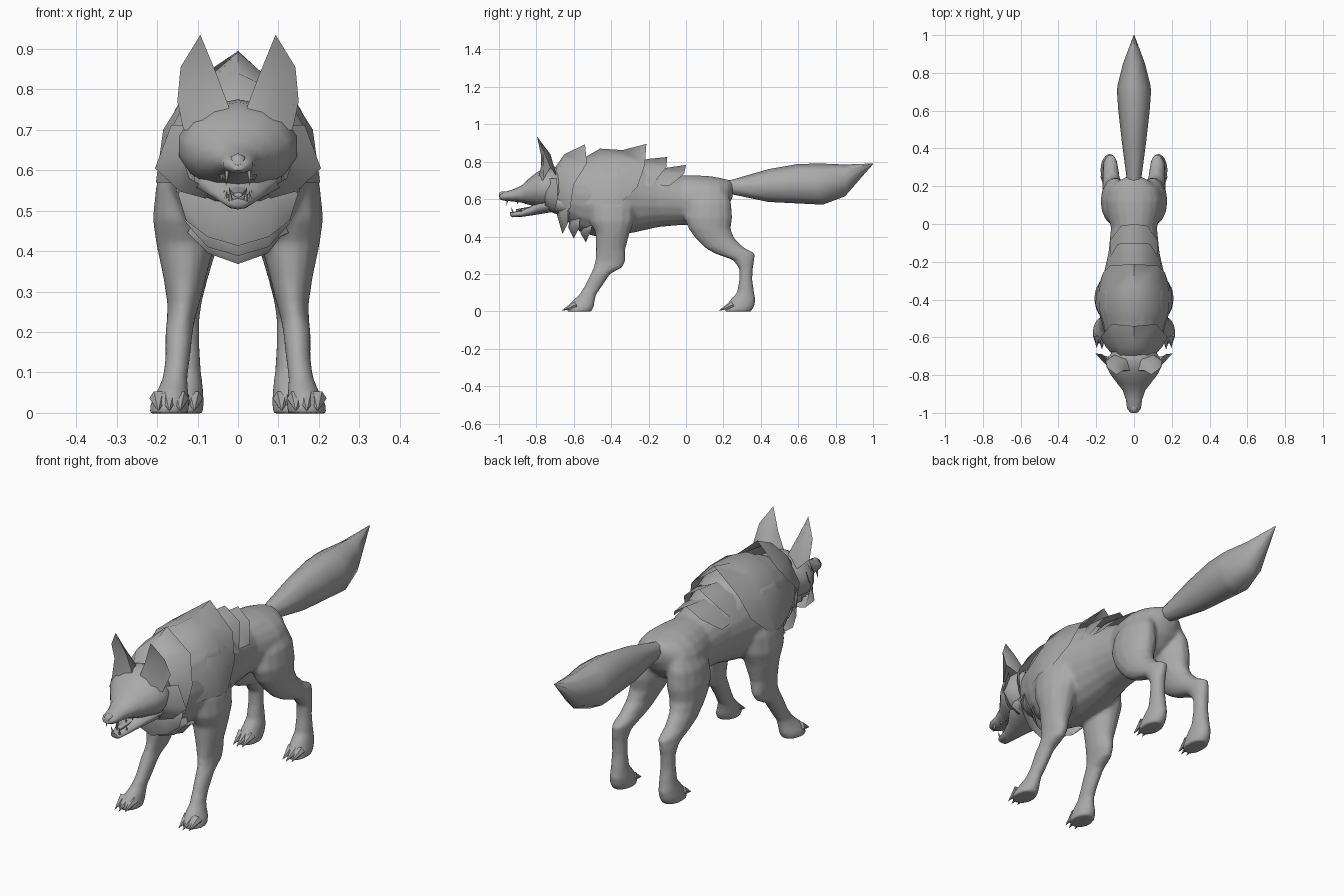
import bpy, bmesh, math
from mathutils import Vector

fur = bpy.data.materials.new("grey fur")
fur.diffuse_color = (0.4, 0.4, 0.4, 1)


def make(name, verts, faces, mirror=False, angle=50):
    me = bpy.data.meshes.new(name)
    me.from_pydata([tuple(v) for v in verts], [], faces)
    bm = bmesh.new()
    bm.from_mesh(me)
    bmesh.ops.recalc_face_normals(bm, faces=bm.faces)
    bm.to_mesh(me)
    bm.free()
    ob = bpy.data.objects.new(name, me)
    bpy.context.collection.objects.link(ob)
    me.materials.append(fur)
    if mirror:
        ob.modifiers.new("mirror", 'MIRROR')
    bpy.ops.object.select_all(action='DESELECT')
    bpy.context.view_layer.objects.active = ob
    ob.select_set(True)
    bpy.ops.object.shade_smooth_by_angle(angle=math.radians(angle))
    return ob


def skin(rings):
    """Closed tube over rings with equal point counts."""
    n = len(rings[0])
    verts = [p for r in rings for p in r]
    faces = [(i*n+k, i*n+(k+1) % n, (i+1)*n+(k+1) % n, (i+1)*n+k)
             for i in range(len(rings)-1) for k in range(n)]
    return verts, faces + [tuple(range(n)), tuple(range(len(verts)-n, len(verts)))]


def rings_y(spec, n):
    """spec rows: y, bottom z, top z, half width"""
    return [[(w*math.sin(2*math.pi*k/n), y, (b+t)/2+(t-b)/2*math.cos(2*math.pi*k/n))
             for k in range(n)] for y, b, t, w in spec]


def rings_z(spec, side, n=14):
    """spec rows: z, front y, back y, inner x, outer x"""
    return [[(side*((x0+x1)/2+(x1-x0)/2*math.cos(2*math.pi*k/n)),
              (y0+y1)/2+(y1-y0)/2*math.sin(2*math.pi*k/n), z) for k in range(n)]
            for z, y0, y1, x0, x1 in spec]


def along_y(name, spec, n=12, angle=70):
    return make(name, *skin(rings_y(spec, n)), angle=angle)


def sheet(name, rows):
    """Open tuft of fur: rows of right-half points starting on the centre line."""
    full = [[(-x, y, z) for x, y, z in reversed(r[1:])] + list(r) for r in rows]
    n = len(full[0])
    faces = [(i*n+k, i*n+k+1, (i+1)*n+k+1, (i+1)*n+k)
             for i in range(len(rows)-1) for k in range(n-1)]
    return make(name, [p for r in full for p in r], faces, angle=60)


def cone(name, base, tip, r, n=5):
    base, tip = Vector(base), Vector(tip)
    q = (tip-base).to_track_quat('Z', 'Y')
    pts = [base + q @ Vector((r*math.cos(2*math.pi*k/n), r*math.sin(2*math.pi*k/n), 0))
           for k in range(n)]
    faces = [(k, (k+1) % n, n) for k in range(n)] + [tuple(range(n))]
    return make(name, pts+[tip], faces, True)


# Torso and legs, fused into one smooth skin
torso = [(-.72, .57, .71, .08), (-.66, .50, .77, .12), (-.56, .42, .82, .16),
         (-.46, .395, .85, .187), (-.36, .405, .845, .19), (-.26, .425, .815, .16),
         (-.15, .45, .765, .135), (-.02, .462, .727, .122), (.06, .46, .727, .142),
         (.12, .475, .724, .15), (.18, .51, .714, .135), (.225, .56, .704, .09),
         (.25, .61, .69, .04)]
front_leg = [
    (.70, -.45, -.34, .09, .15), (.64, -.49, -.30, .07, .18), (.56, -.52, -.27, .05, .203),
    (.48, -.515, -.275, .045, .211), (.42, -.485, -.30, .056, .203), (.33, -.482, -.324, .08, .184),
    (.27, -.486, -.322, .095, .175), (.235, -.495, -.34, .105, .176), (.20, -.51, -.405, .111, .18),
    (.13, -.545, -.452, .119, .18), (.085, -.574, -.482, .125, .187), (.055, -.61, -.487, .123, .20),
    (.025, -.635, -.492, .12, .216), (-.002, -.64, -.505, .122, .22)]
hind_leg = [
    (.69, .08, .18, .04, .08), (.64, .04, .22, .03, .135), (.58, .0, .243, .028, .165),
    (.50, -.01, .249, .022, .177), (.44, .014, .24, .035, .174), (.39, .05, .26, .057, .169),
    (.34, .10, .312, .072, .167), (.31, .15, .372, .08, .165), (.275, .25, .366, .089, .164),
    (.23, .284, .358, .095, .162), (.17, .284, .355, .095, .162), (.10, .272, .365, .091, .165),
    (.06, .235, .373, .086, .172), (.025, .212, .366, .084, .178), (-.002, .205, .348, .086, .178)]
verts, faces = [], []
for rings in [rings_y(torso, 20)] + [rings_z(leg, s) for leg in (front_leg, hind_leg) for s in (1, -1)]:
    v, f = skin(rings)
    faces += [tuple(i+len(verts) for i in face) for face in f]
    verts += v
body = make("body_and_legs", verts, faces)
remesh = body.modifiers.new("fuse", 'REMESH')
remesh.mode = 'VOXEL'
remesh.voxel_size = .009
remesh.use_smooth_shade = True
soften = body.modifiers.new("soften", 'SMOOTH')
soften.factor, soften.iterations = .5, 5

# Tail
along_y("tail", [(.17, .63, .69, .03), (.25, .625, .705, .04), (.44, .585, .76, .065),
                 (.60, .577, .788, .083), (.70, .572, .79, .09), (.73, .57, .79, .088),
                 (.85, .615, .785, .058), (1.0, .787, .791, .002)], 8)

# Toes and pointed claws
for label, y, xc, sp in (("front", -.635, .17, .027), ("hind", .205, .132, .024)):
    for i in (-1, 0, 1):
        x, dy = xc+i*sp, abs(i)*.008
        cone(label+"_toe", (x, y+dy+.04, .036), (x, y+dy-.03, .004), .022, 6)

# Head, upper and lower jaw
along_y("head", [
    (-.60, .58, .74, .08), (-.66, .565, .765, .11), (-.71, .55, .775, .14),
    (-.755, .55, .768, .15), (-.80, .56, .742, .125), (-.845, .571, .706, .09),
    (-.88, .582, .672, .062), (-.93, .588, .65, .044), (-.975, .592, .637, .038),
    (-.998, .60, .625, .022)], 14)
along_y("lower_jaw", [
    (-.66, .54, .62, .11), (-.72, .53, .62, .115), (-.78, .52, .60, .09), (-.83, .512, .562, .058),
    (-.88, .505, .54, .038), (-.93, .503, .53, .027), (-.94, .512, .53, .018)], 10)
along_y("tongue", [(-.78, .55, .57, .03), (-.86, .54, .555, .022), (-.91, .533, .546, .012)], 6)
along_y("nose", [(-.965, .615, .641, .02), (-.985, .61, .642, .02), (-1.0, .612, .632, .014)], 6)
along_y("throat", [(-.62, .48, .64, .13), (-.68, .515, .64, .115), (-.76, .545, .61, .08)], 12)

# Teeth
cone("upper_fang", (.027, -.955, .60), (.029, -.96, .562), .007)
cone("lower_fang", (.018, -.925, .525), (.022, -.935, .56), .006)
for i in range(2):
    cone("upper_tooth", (.034+.006*i, -.90+.04*i, .59), (.034+.006*i, -.90+.04*i, .572), .007, 4)
    cone("lower_tooth", (.028+.006*i, -.885+.035*i, .53), (.028+.006*i, -.885+.035*i, .55), .006, 4)

# Ears, hollowed at the front
ear = [(.022, -.775, .755), (.085, -.79, .70), (.135, -.765, .70), (.15, -.725, .77),
       (.10, -.69, .72), (.03, -.71, .745),                     # base
       (.052, -.775, .835), (.09, -.765, .83), (.142, -.76, .855),
       (.10, -.725, .84),                                       # middle
       (.093, -.797, .935)]                                     # tip
make("ear", ear, [(0, 1, 7, 6), (1, 2, 3, 8, 7), (3, 4, 9, 8), (4, 5, 9), (5, 0, 6, 9),
                  (6, 7, 10), (7, 8, 10), (8, 9, 10), (9, 6, 10), (0, 5, 4, 3, 2, 1)], True, 75)

# Cheek ruffs
make("cheek_ruff",
     [(.11, -.745, .71), (.14, -.755, .64), (.12, -.755, .58), (.07, -.75, .55),
      (.165, -.69, .712), (.205, -.685, .605), (.145, -.70, .548), (.08, -.71, .53)],
     [(0, 1, 5, 4), (1, 2, 6, 5), (2, 3, 7, 6)], True, 60)

# Mane layers: each starts inside the body and flares out towards the rear
sheet("neck_mane", [
    [(0, -.71, .755), (.07, -.71, .735), (.105, -.70, .66), (.09, -.68, .56)],
    [(0, -.65, .84), (.085, -.65, .80), (.15, -.65, .69), (.13, -.64, .55)],
    [(0, -.54, .893), (.118, -.53, .79), (.178, -.60, .68), (.152, -.62, .545)]])
sheet("shoulder_mane", [
    [(0, -.58, .80), (.08, -.58, .77), (.145, -.58, .68), (.16, -.54, .57)],
    [(0, -.46, .87), (.11, -.46, .82), (.185, -.45, .70), (.203, -.43, .57)],
    [(0, -.34, .862), (.11, -.34, .82), (.182, -.34, .70), (.202, -.38, .57)],
    [(0, -.212, .895), (.125, -.22, .78), (.165, -.26, .665), (.198, -.36, .57)]])
sheet("back_mane", [
    [(0, -.28, .80), (.08, -.28, .77), (.14, -.28, .69)],
    [(0, -.20, .815), (.09, -.20, .775), (.142, -.22, .68)],
    [(0, -.10, .825), (.085, -.105, .77), (.137, -.19, .665)]])
sheet("loin_mane", [
    [(0, -.18, .76), (.07, -.18, .74), (.12, -.19, .68)],
    [(0, -.10, .768), (.08, -.10, .74), (.128, -.14, .675)],
    [(0, 0, .783), (.07, -.01, .735), (.128, -.09, .67)]])

# Chest tufts hanging below the throat
for i, (y, top, side, tip, w) in enumerate([(-.66, .585, .475, .413, .148),
                                            (-.60, .52, .45, .388, .132),
                                            (-.535, .49, .435, .368, .125)]):
    sheet("chest_tuft_%d" % (i+1), [
        [(0, y-.015, top), (.07, y, top), (w-.02, y+.04, top)],
        [(0, y-.03, top-.07), (w*.6, y-.02, top-.06), (w, y+.03, top-.045)],
        [(0, y, tip), (.075, y+.01, side-.04), (w-.02, y+.03, side)]])
